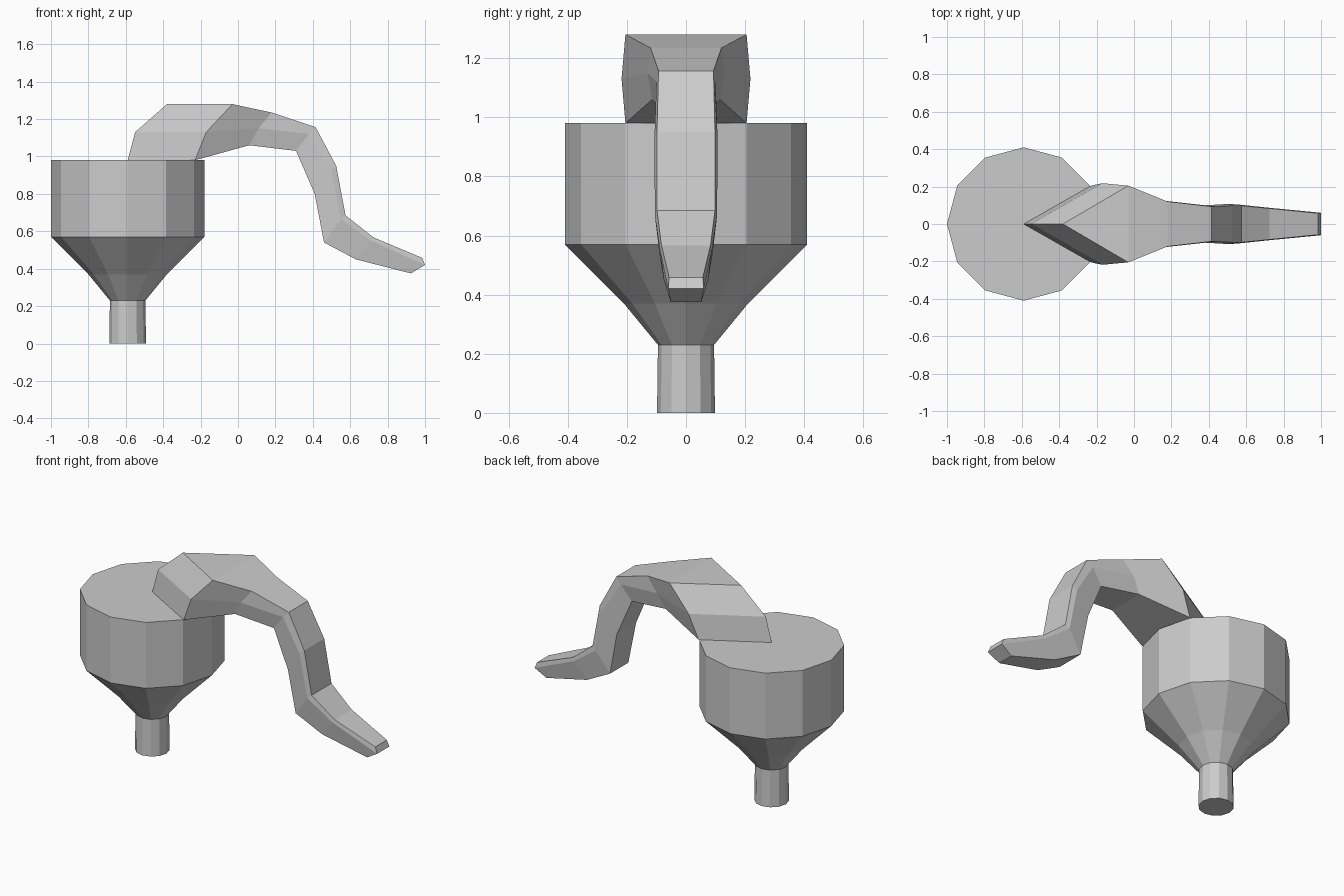
import bpy, bmesh, math

if "Cube" in bpy.data.objects:
    bpy.data.objects.remove(bpy.data.objects["Cube"])

grey = bpy.data.materials.new("plain grey")
grey.diffuse_color = (0.6, 0.6, 0.6, 1)
grey.use_nodes = True
grey.node_tree.nodes["Principled BSDF"].inputs["Base Color"].default_value = grey.diffuse_color


def finish(bm, name):
    bmesh.ops.recalc_face_normals(bm, faces=bm.faces)
    mesh = bpy.data.meshes.new(name)
    bm.to_mesh(mesh)
    bm.free()
    mesh.materials.append(grey)
    obj = bpy.data.objects.new(name, mesh)
    bpy.context.collection.objects.link(obj)


def bridge(bm, a, b, closed=True):
    n = len(a)
    for i in range(n if closed else n - 1):
        j = (i + 1) % n
        bm.faces.new((a[i], a[j], b[j], b[i]))


# Funnel body: twelve-sided profile (radius, height), pipe at the bottom
bm = bmesh.new()
rings = []
for r, z in [(0.098, 0), (0.095, 0.23), (0.21, 0.37), (0.41, 0.57), (0.41, 0.98)]:
    rings.append([bm.verts.new((-0.59 + r * math.cos(i * math.pi / 6),
                                r * math.sin(i * math.pi / 6), z)) for i in range(12)])
for a, b in zip(rings, rings[1:]):
    bridge(bm, a, b)
bm.faces.new(rings[0])
bm.faces.new(rings[-1])
finish(bm, "funnel_body")

# Curved spout: each section has a bottom, middle and top point (x, half width, z)
sections = [
    [(-0.23, 0.205, 0.98), (-0.17, 0.218, 1.13), (-0.03, 0.205, 1.28)],
    [(0.06, 0.115, 1.06), (0.11, 0.13, 1.15), (0.18, 0.12, 1.235)],
    [(0.31, 0.09, 1.03), (0.38, 0.1, 1.12), (0.415, 0.093, 1.157)],
    [(0.41, 0.095, 0.80), (0.50, 0.107, 0.925), (0.525, 0.098, 0.95)],
    [(0.46, 0.09, 0.54), (0.55, 0.105, 0.665), (0.575, 0.098, 0.685)],
    [(0.63, 0.075, 0.45), (0.71, 0.088, 0.55), (0.725, 0.083, 0.567)],
    [(0.925, 0.052, 0.375), (1.0, 0.06, 0.42), (0.985, 0.057, 0.458)],
]
bm = bmesh.new()
loops = []
for sec in sections:
    right = [bm.verts.new((x, -w, z)) for x, w, z in sec]
    left = [bm.verts.new((x, w, z)) for x, w, z in sec]
    loops.append(right + left[::-1])
for a, b in zip(loops, loops[1:]):
    bridge(bm, a, b)

# Two-part tip cap
t = loops[-1]
bm.faces.new((t[0], t[1], t[4], t[5]))
bm.faces.new((t[1], t[2], t[3], t[4]))

# Pointed rear prow that rises from the middle of the funnel lid
prow = [bm.verts.new(p) for p in ((-0.59, 0, 0.98), (-0.55, 0, 1.13), (-0.38, 0, 1.28))]
s = loops[0]
bridge(bm, prow, s[:3], closed=False)
bridge(bm, prow, s[:2:-1], closed=False)
bm.faces.new((prow[0], s[0], s[5]))
bm.faces.new((prow[2], s[2], s[3]))
finish(bm, "curved_spout")
